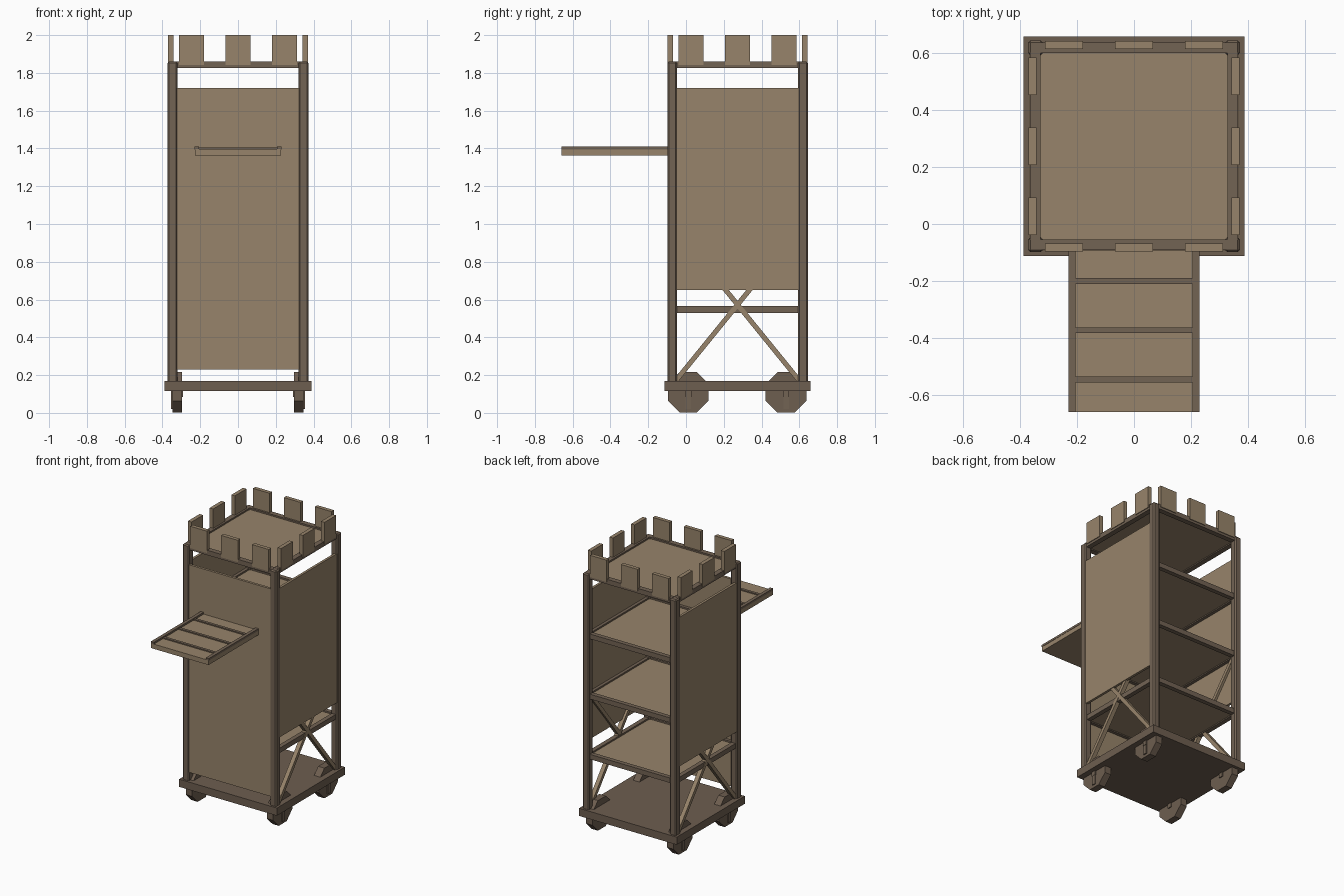
import bpy, bmesh, math
from mathutils import Vector, Matrix

cube = bpy.data.objects.get("Cube")
if cube:
    bpy.data.objects.remove(cube, do_unlink=True)


def material(name, color):
    m = bpy.data.materials.new(name)
    m.use_nodes = True
    m.diffuse_color = (*color, 1)
    m.node_tree.nodes["Principled BSDF"].inputs["Base Color"].default_value = (*color, 1)
    return m


light = material("light_planks", (0.31, 0.23, 0.145))
dark = material("dark_timber", (0.17, 0.125, 0.088))
base = material("base_timber", (0.155, 0.112, 0.08))


def finish(name, bm, mat):
    mesh = bpy.data.meshes.new(name)
    bm.to_mesh(mesh)
    bm.free()
    mesh.materials.append(mat)
    ob = bpy.data.objects.new(name, mesh)
    bpy.context.collection.objects.link(ob)
    return ob


def box(name, x, y, z, mat):
    """Box from (low, high) ranges on each axis."""
    lo, hi = Vector((x[0], y[0], z[0])), Vector((x[1], y[1], z[1]))
    bm = bmesh.new()
    bmesh.ops.create_cube(bm, size=1)
    bmesh.ops.scale(bm, verts=bm.verts, vec=hi - lo)
    bmesh.ops.translate(bm, verts=bm.verts, vec=(lo + hi) / 2)
    return finish(name, bm, mat)


def span(s, a, b):
    """Range a..b mirrored to the side s."""
    return tuple(sorted((s * a, s * b)))


def around(s, a, b):
    """The same in depth, mirrored about the tower centre."""
    return tuple(YC + v for v in span(s, a, b))


YC = 0.273       # tower centre in depth
INNER = 0.32     # inner face of the posts
OUTER = 0.372    # outer face of the posts
SIDES = ((1, "left"), (-1, "right"))
ENDS = ((1, "back"), (-1, "front"))

# Wheeled base
box("base_platform", (-0.388, 0.388), (YC - 0.386, YC + 0.386), (0.115, 0.17), base)

# Chamfered corner posts
for s, side in SIDES:
    for e, end in ENDS:
        post = box(f"{end}_{side}_post", span(s, INNER, OUTER),
                   around(e, INNER, OUTER), (0.16, 1.86), dark)
        bevel = post.modifiers.new("chamfer", "BEVEL")
        bevel.width = 0.008
        bevel.segments = 1

# Floors with rails on all four sides
for i in range(4):
    z = 0.53 + i * 0.432
    rim = 0.365 if i == 3 else 0.36
    box(f"floor_{i}", (-0.34, 0.34), (YC - 0.34, YC + 0.34), (z + 0.008, z + 0.024), light)
    for s, side in SIDES:
        box(f"{side}_rail_{i}", span(s, 0.328, rim), (YC - 0.33, YC + 0.33), (z, z + 0.035), dark)
    for e, end in ENDS:
        box(f"{end}_rail_{i}", (-0.33, 0.33), around(e, 0.328, rim), (z, z + 0.035), dark)

# Wall panels, the back stays open
box("front_panel", (-0.325, 0.325), around(-1, 0.35, 0.368), (0.23, 1.72), light)
for s, side in SIDES:
    box(f"{side}_panel", span(s, 0.35, 0.368), (YC - 0.325, YC + 0.325), (0.65, 1.72), light)

# Battlements
for k in (-1, 0, 1):
    mid = k * 0.246
    for s, side in SIDES:
        box(f"{side}_merlon_{k + 1}", span(s, 0.342, 0.37),
            (YC + mid - 0.066, YC + mid + 0.066), (1.843, 2.0), light)
    for e, end in ENDS:
        box(f"{end}_merlon_{k + 1}", (mid - 0.066, mid + 0.066),
            around(e, 0.342, 0.37), (1.843, 2.0), light)

# Crossed braces on both sides
for s, side in SIDES:
    for d in (1, -1):
        run = Vector((0, d * 0.65, 0.8))
        bm = bmesh.new()
        bmesh.ops.create_cube(bm, size=1)
        bmesh.ops.scale(bm, verts=bm.verts, vec=(0.03, 0.026, run.length))
        turn = Matrix.Rotation(-math.atan2(run.y, run.z), 4, "X")
        bmesh.ops.transform(bm, verts=bm.verts,
                            matrix=Matrix.Translation((s * 0.348, YC, 0.573)) @ turn)
        finish(f"{side}_brace", bm, light)

# Octagonal wheels with axle brackets
for s, side in SIDES:
    for y, end in ((0.012, "front"), (0.53, "back")):
        bm = bmesh.new()
        bmesh.ops.create_cone(bm, cap_ends=True, segments=8, radius1=0.117,
                              radius2=0.117, depth=0.05)
        bmesh.ops.rotate(bm, verts=bm.verts, matrix=Matrix.Rotation(math.pi / 8, 3, "Z"))
        bmesh.ops.rotate(bm, verts=bm.verts, matrix=Matrix.Rotation(math.pi / 2, 3, "Y"))
        bmesh.ops.translate(bm, verts=bm.verts, vec=(s * 0.322, y, 0.109))
        finish(f"{end}_{side}_wheel", bm, base)
        box(f"{end}_{side}_bracket", span(s, 0.29, 0.356),
            (y - 0.016, y + 0.016), (0.085, 0.116), dark)
        box(f"{end}_{side}_strut", span(s, 0.34, 0.354),
            (y - 0.014, y + 0.014), (0.02, 0.116), dark)

# Drawbridge with edge strips and cross slats
box("bridge_deck", (-0.228, 0.228), (-0.66, -0.09), (1.363, 1.397), light)
for s, side in SIDES:
    box(f"bridge_{side}_edge", span(s, 0.206, 0.23), (-0.66, -0.09), (1.395, 1.41), dark)
for i, y in enumerate((-0.2, -0.373, -0.546)):
    box(f"bridge_slat_{i}", (-0.206, 0.206), (y - 0.01, y + 0.01), (1.395, 1.405), dark)
